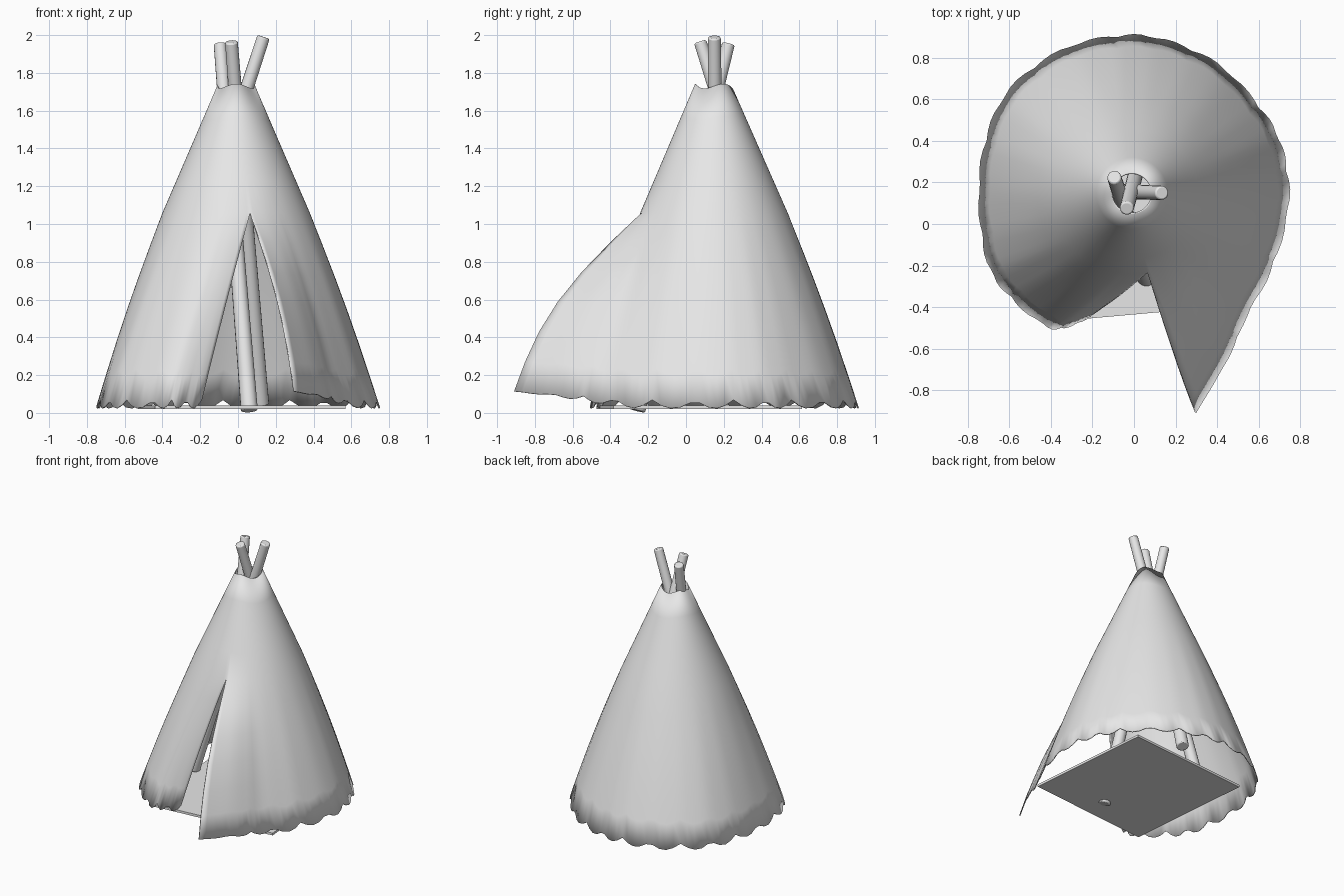
import bpy, bmesh, math
from mathutils import Vector

cube = bpy.data.objects.get("Cube")
if cube:
    bpy.data.objects.remove(cube, do_unlink=True)

GREY = (0.8, 0.8, 0.8, 1)
mat = bpy.data.materials.new("plain_grey")
mat.use_nodes = True
mat.diffuse_color = GREY
mat.node_tree.nodes["Principled BSDF"].inputs["Base Color"].default_value = GREY


def finish(bm, name, angle=40):
    mesh = bpy.data.meshes.new(name)
    bm.to_mesh(mesh)
    bm.free()
    obj = bpy.data.objects.new(name, mesh)
    bpy.context.collection.objects.link(obj)
    mesh.materials.append(mat)
    bpy.ops.object.select_all(action="DESELECT")
    bpy.context.view_layer.objects.active = obj
    obj.select_set(True)
    bpy.ops.object.shade_smooth_by_angle(angle=math.radians(angle))
    return obj


def smooth_path(points, steps):
    """Catmull-Rom curve through the points."""
    pts = [Vector(p) for p in points]
    pts = [2 * pts[0] - pts[1]] + pts + [2 * pts[-1] - pts[-2]]
    out = []
    for a, b, c, d in zip(pts, pts[1:], pts[2:], pts[3:]):
        for i in range(steps):
            t = i / steps
            out.append(0.5 * (2 * b + (c - a) * t + (2 * a - 5 * b + 4 * c - d) * t * t
                              + (3 * b - a - 3 * c + d) * t ** 3))
    return out + [pts[-2]]


# Cloth cover: hem outline from the right door edge, round the back, to the open flap
HEM = [(-0.19, -0.43), (-0.3, -0.485), (-0.41, -0.49), (-0.59, -0.35), (-0.7, -0.18),
       (-0.74, 0.1), (-0.71, 0.4), (-0.59, 0.65), (-0.35, 0.83), (-0.08, 0.9),
       (0.15, 0.88), (0.4, 0.765), (0.6, 0.56), (0.705, 0.37), (0.74, 0.12),
       (0.67, -0.18), (0.54, -0.44), (0.45, -0.65), (0.3, -0.91)]
STEPS = 6
SLIT_Z, TOP_Z = 1.06, 1.73
CENTRE = Vector((-0.01, 0.148))
SLIT_ANGLE = -79
LOWER, UPPER = 6, 4

hem = smooth_path(HEM, STEPS)
count = len(hem)


def base_angle(p):
    """Angle about the axis, falling steadily from the door round the back."""
    a = math.degrees(math.atan2(p.y - CENTRE.y, p.x - CENTRE.x))
    return a


angles = []
for p in hem:
    a = base_angle(p)
    while angles and a > angles[-1] + 90:
        a -= 360
    angles.append(a)


def on_ring(angle, radius, z):
    a = math.radians(angle)
    return Vector((CENTRE.x + radius * math.cos(a), CENTRE.y + radius * math.sin(a), z))


bm = bmesh.new()
columns = []
first, last = angles[0], angles[-1]
for i, (p, a) in enumerate(zip(hem, angles)):
    # gather both door edges together at the head of the slit
    turn = a + (SLIT_ANGLE - first) * math.exp((a - first) / 30)
    turn += (SLIT_ANGLE - 360 - last) * math.exp((last - a) / 30)
    if i == 0:
        turn = SLIT_ANGLE
    if i == count - 1:
        turn = SLIT_ANGLE - 360
    flap = max(0, (i / (count - 1) - 0.85) / 0.15)
    # scalloped hem, lifted along the flap
    lobe = abs(math.sin(math.pi * i / 4.5))
    z = (0.07 - 0.045 * lobe) * (1 - flap) + 0.115 * flap
    out = (p - CENTRE).normalized()
    ripple = p + out * 0.012 * lobe * (1 - flap)
    low = Vector((ripple.x, ripple.y, z))
    mid = on_ring(turn, 0.39, SLIT_Z)
    rim = on_ring(turn, 0.1, TOP_Z + 0.012 * math.sin(math.radians(turn * 3)))
    belly = 0.1 * flap ** 2 + 0.012
    column = []
    for k in range(LOWER):
        t = k / LOWER
        v = low.lerp(mid, t)
        v += Vector((out.x, out.y, 0)) * belly * math.sin(math.pi * t)
        column.append(bm.verts.new(v))
    for k in range(UPPER + 1):
        column.append(bm.verts.new(mid.lerp(rim, k / UPPER)))
    columns.append(column)
for c, d in zip(columns, columns[1:]):
    for k in range(LOWER + UPPER):
        bm.faces.new((c[k], c[k + 1], d[k + 1], d[k]))
seam = [v for c in (columns[0], columns[-1]) for v in c[LOWER:]]
bmesh.ops.remove_doubles(bm, verts=seam, dist=0.0005)
cover = finish(bm, "cloth_cover")
shell = cover.modifiers.new("cloth_thickness", "SOLIDIFY")
shell.thickness = 0.008
shell.offset = -1

# Ground sheet: slightly turned square
bm = bmesh.new()
corners = [(-0.44, -0.475), (0.57, -0.385), (0.48, 0.615), (-0.53, 0.53)]
bm.faces.new([bm.verts.new((x, y, 0.02)) for x, y in corners])
grown = bmesh.ops.extrude_face_region(bm, geom=bm.faces[:])
bmesh.ops.translate(bm, vec=(0, 0, 0.018),
                    verts=[v for v in grown["geom"] if isinstance(v, bmesh.types.BMVert)])
bmesh.ops.recalc_face_normals(bm, faces=bm.faces[:])
finish(bm, "ground_sheet")


# Three crossing poles
def pole(name, foot, head):
    foot, head = Vector(foot), Vector(head)
    axis = head - foot
    bm = bmesh.new()
    bmesh.ops.create_cone(bm, cap_ends=True, segments=16, radius1=0.045, radius2=0.034,
                          depth=axis.length)
    turn = axis.to_track_quat("Z", "Y").to_matrix().to_4x4()
    bmesh.ops.transform(bm, matrix=turn, verts=bm.verts[:])
    bmesh.ops.translate(bm, vec=(foot + head) / 2, verts=bm.verts[:])
    obj = finish(bm, name)
    edge = obj.modifiers.new("rounded_ends", "BEVEL")
    edge.width = 0.008
    edge.segments = 2


pole("side_pole", (-0.5, 0.17, 0.045), (0.135, 0.15, 1.99))
pole("front_pole", (0.06, -0.26, 0.012), (-0.095, 0.225, 1.955))
pole("back_pole", (0.12, 0.68, 0.045), (-0.035, 0.075, 1.965))
